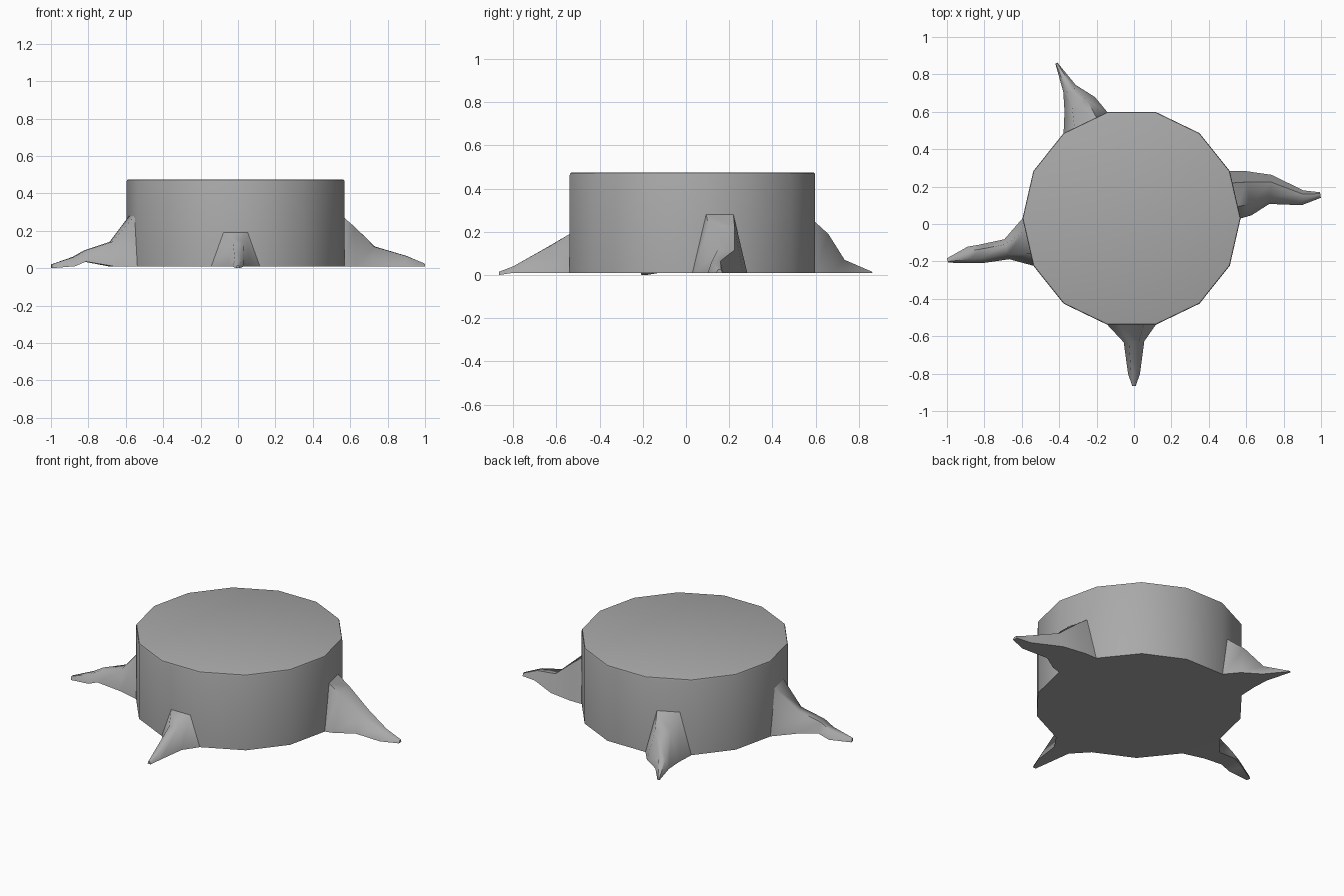
import bpy, bmesh, math
from mathutils import Vector

cube = bpy.data.objects.get("Cube")
if cube:
    bpy.data.objects.remove(cube, do_unlink=True)

SIDES, RADIUS, FLOOR, TOP = 14, 0.583, 0.01, 0.475
CENTRE = Vector((-0.013, 0.03, 0))

# Single material
grey = bpy.data.materials.new("plain grey")
grey.use_nodes = True
colour = (0.4, 0.4, 0.4, 1)
grey.diffuse_color = colour
grey.node_tree.nodes["Principled BSDF"].inputs["Base Color"].default_value = colour


def corner(k, z, radius=RADIUS):
    a = math.tau * k / SIDES
    return CENTRE + Vector((radius * math.cos(a), radius * math.sin(a), z))


def loft(name, rings, angle):
    """Skin a list of equal rings, cap both ends and shade."""
    bm = bmesh.new()
    loops = [[bm.verts.new(p) for p in ring] for ring in rings]
    n = len(loops[0])
    for a, b in zip(loops, loops[1:]):
        for i in range(n):
            j = (i + 1) % n
            bm.faces.new((a[i], a[j], b[j], b[i]))
    bm.faces.new(loops[0])
    bm.faces.new(loops[-1])
    bmesh.ops.recalc_face_normals(bm, faces=bm.faces)
    mesh = bpy.data.meshes.new(name)
    bm.to_mesh(mesh)
    bm.free()
    mesh.materials.append(grey)
    obj = bpy.data.objects.new(name, mesh)
    bpy.context.collection.objects.link(obj)
    bpy.ops.object.select_all(action="DESELECT")
    obj.select_set(True)
    bpy.context.view_layer.objects.active = obj
    bpy.ops.object.shade_smooth_by_angle(angle=math.radians(angle))


def section(left, right, low, high):
    """Tapered cross-section, narrower along its crest."""
    pts = []
    for t, z in ((0, low), (0.25, high), (0.75, high), (1, low)):
        p = left.lerp(right, t)
        pts.append(Vector((p.x, p.y, z)))
    return pts


def root(name, panel, height, stations):
    """Grow a root from one trunk panel through (x, y, half width, top, [bottom])."""
    a, b = corner(panel, 0), corner(panel + 1, 0)
    rings = [section(a, b, FLOOR, height)]
    centres = [(a + b) / 2] + [Vector((s[0], s[1], 0)) for s in stations]
    for i, (x, y, half, high, *low) in enumerate(stations, 1):
        ahead = centres[min(i + 1, len(stations))]
        along = (ahead - centres[i - 1]).normalized()
        side = Vector((along.y, -along.x, 0)) * half
        bottom = low[0] if low else FLOOR
        rings.append(section(centres[i] + side, centres[i] - side, bottom, high))
    loft(name, rings, 65)


# Trunk with a slightly rounded upper rim
trunk_profile = [(RADIUS, FLOOR), (RADIUS, TOP - 0.012),
                 (RADIUS - 0.003, TOP - 0.003), (RADIUS - 0.012, TOP)]
loft("trunk", [[corner(k, z, r) for k in range(SIDES)] for r, z in trunk_profile], 40)

# Roots
root("front_root", 10, 0.19, [
    (0, -0.63, 0.055, 0.135), (0, -0.8, 0.032, 0.04), (0, -0.865, 0.01, 0.015, 0)])
root("left_root", 0, 0.28, [
    (0.61, 0.165, 0.12, 0.225), (0.73, 0.185, 0.078, 0.115),
    (0.9, 0.14, 0.04, 0.065), (0.997, 0.155, 0.015, 0.025)])
root("right_root", 7, 0.28, [
    (-0.68, -0.135, 0.055, 0.14), (-0.82, -0.16, 0.05, 0.095, 0.035),
    (-0.88, -0.165, 0.045, 0.06, 0.01), (-0.997, -0.195, 0.012, 0.02, 0)])
root("back_root", 4, 0.27, [
    (-0.29, 0.64, 0.09, 0.19), (-0.345, 0.725, 0.038, 0.07),
    (-0.415, 0.86, 0.006, 0.015)])
